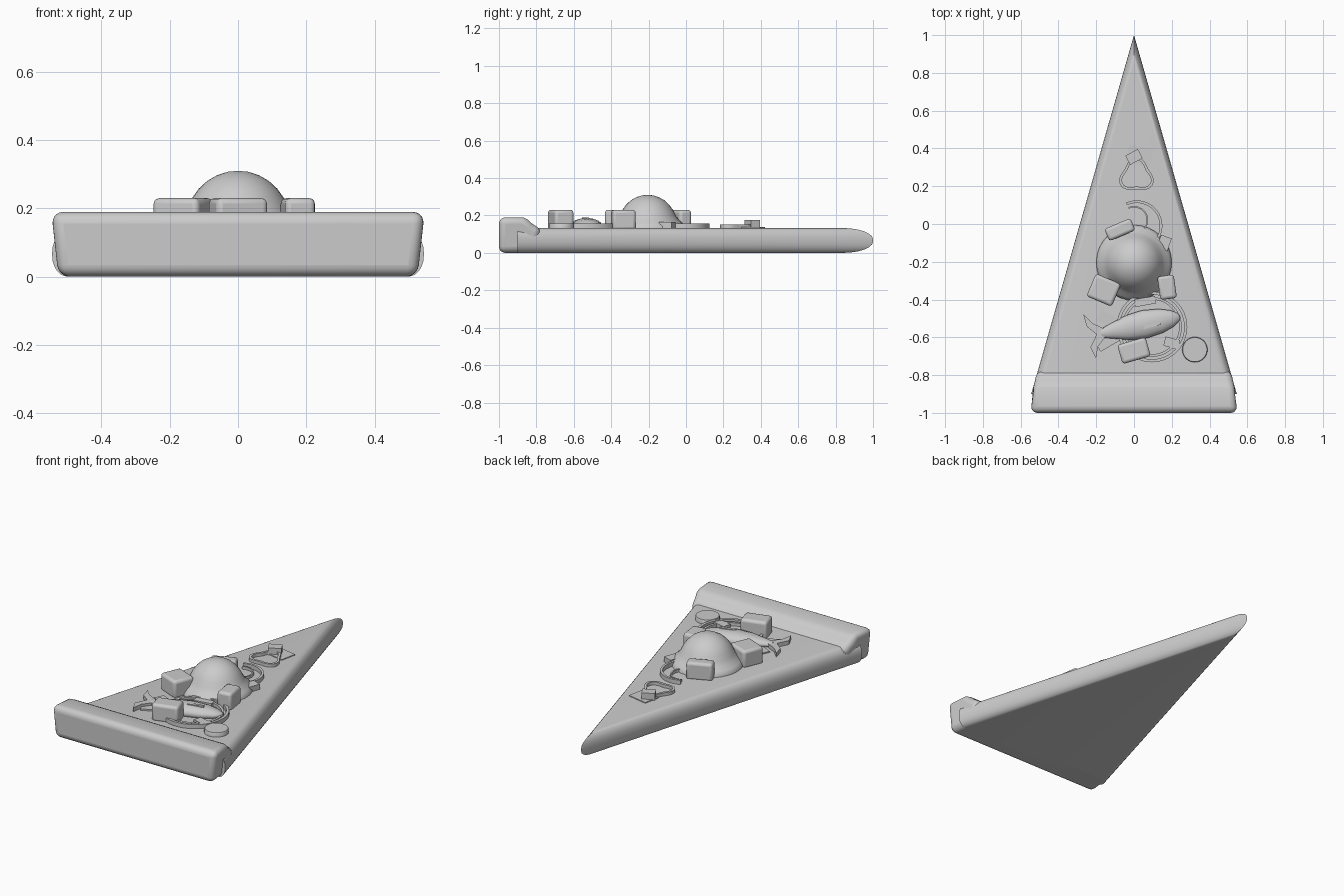
import bpy, bmesh
from math import sin, cos, pi, radians, atan, tan
from mathutils import Vector

if "Cube" in bpy.data.objects:
    bpy.data.objects.remove(bpy.data.objects["Cube"])

TOP = 0.133  # upper surface of the slice


def mesh_object(name, verts, faces, angle=35):
    me = bpy.data.meshes.new(name)
    bm = bmesh.new()
    vs = [bm.verts.new(v) for v in verts]
    for f in faces:
        bm.faces.new([vs[i] for i in f])
    bmesh.ops.recalc_face_normals(bm, faces=bm.faces)
    bm.to_mesh(me)
    bm.free()
    ob = bpy.data.objects.new(name, me)
    bpy.context.collection.objects.link(ob)
    bpy.ops.object.select_all(action='DESELECT')
    ob.select_set(True)
    bpy.context.view_layer.objects.active = ob
    bpy.ops.object.shade_smooth_by_angle(angle=radians(angle))
    return ob


def loft(name, rings, angle=35):
    """Skin equal-sized closed rings and cap both ends."""
    n = len(rings[0])
    faces = [(r * n + i, r * n + (i + 1) % n, (r + 1) * n + (i + 1) % n, (r + 1) * n + i)
             for r in range(len(rings) - 1) for i in range(n)]
    faces += [tuple(range(n)), tuple((len(rings) - 1) * n + i for i in range(n))]
    return mesh_object(name, [v for r in rings for v in r], faces, angle)


def revolve(name, profile, centre, n=32):
    return loft(name, [[(centre[0] + r * cos(2 * pi * i / n), centre[1] + r * sin(2 * pi * i / n), z)
                        for i in range(n)] for r, z in profile], 40)


def plate(name, outline, z0, z1):
    return loft(name, [[(x, y, z) for x, y in outline] for z in (z0, z1)])


def bevel(ob, width, segments=4):
    m = ob.modifiers.new("round_edges", 'BEVEL')
    m.width, m.segments, m.limit_method, m.angle_limit = width, segments, 'ANGLE', radians(40)


def block(name, x, y, sx, sy, rot, z0, z1, round_edge=0.016):
    c, s = cos(radians(rot)), sin(radians(rot))
    pts = [(x + a * sx / 2 * c - b * sy / 2 * s, y + a * sx / 2 * s + b * sy / 2 * c)
           for a, b in ((-1, -1), (1, -1), (1, 1), (-1, 1))]
    ob = plate(name, pts, z0, z1)
    if round_edge:
        bevel(ob, round_edge, 3)
    return ob


def band(name, radius, centre, width, z0, z1, start=0, end=360, n=64):
    """Flat-topped band following radius(angle)."""
    full = end - start == 360
    count = n if full else n + 1
    verts, faces = [], []
    for i in range(count):
        a = radians(start + (end - start) * i / n)
        r = radius(a)
        for rr, z in ((r, z0), (r, z1), (r - width, z1), (r - width, z0)):
            verts.append((centre[0] + rr * cos(a), centre[1] + rr * sin(a), z))
    for i in range(n):
        j = (i + 1) % count
        for k in range(4):
            l = (k + 1) % 4
            faces.append((4 * i + k, 4 * i + l, 4 * j + l, 4 * j + k))
    if not full:
        faces += [(0, 1, 2, 3), tuple(4 * n + k for k in range(4))]
    return mesh_object(name, verts, faces)


# Slice: wedge with rounded long edges
half = atan(0.2865)
rings = []
for sign, mid in ((-1, 0.06), (1, TOP - 0.06)):
    steps = [i / 6 * pi / 2 for i in range(7)]
    for t in (reversed(steps) if sign < 0 else steps):
        d, z = 0.045 * (1 - cos(t)), mid + sign * 0.06 * sin(t)
        tip = 1 - d / sin(half)
        w = (tip + 0.9) * tan(half)
        rings.append([(-w, -0.9, z), (w, -0.9, z), (0, tip, z)])
loft("slice_base", rings, 40)

# Crust: raised rim profile swept across the back edge
profile = [(-1, 0), (-0.81, 0), (-0.77, 0.125), (-0.80, 0.142), (-0.825, 0.158), (-0.845, 0.178), (-0.87, 0.19), (-1, 0.19)]


def crust_ring(side):
    return [(side * (0.53 + 0.02 * z / 0.19 - max(0, y + 0.95) * 0.15), y, z) for y, z in profile]


bevel(loft("crust", [crust_ring(-1), crust_ring(1)]), 0.036, 5)

# Large dome topping with a slightly flared foot
revolve("dome_topping", [(0.003, 0.31), (0.03, 0.3075), (0.06, 0.298), (0.09, 0.281), (0.115, 0.258),
                         (0.135, 0.23), (0.15, 0.2), (0.165, 0.178), (0.185, 0.16), (0.2, 0.142), (0.2, 0.12)],
        (0, -0.205))

# Chunky cubes around the dome
for i, (x, y, sx, sy, rot) in enumerate([(0, -0.67, 0.155, 0.105, 16), (-0.16, -0.35, 0.145, 0.13, -23),
                                         (0.175, -0.335, 0.088, 0.125, 8), (-0.075, -0.03, 0.15, 0.07, 23)]):
    block(f"cube_chunk_{i}", x, y, sx, sy, rot, TOP - 0.01, 0.23)

# Onion rings, nested pairs
band("onion_ring_outer", lambda a: 0.187, (0.095, -0.545), 0.016, 0.12, 0.158)
band("onion_ring_inner", lambda a: 0.158, (0.095, -0.545), 0.014, 0.12, 0.152)
band("onion_arc_outer", lambda a: 0.135, (0.015, -0.01), 0.014, 0.12, 0.158, -60, 115)
band("onion_arc_inner", lambda a: 0.075, (0.0, 0.02), 0.008, 0.12, 0.15, -40, 115)

# Three-lobed pepper ring
band("pepper_ring", lambda a: 0.085 + 0.013 * cos(3 * a - pi / 2 - pi), (0.013, 0.255), 0.015, 0.12, 0.152)

# Round olive disc
revolve("olive_disc", [(0.067, 0.12), (0.067, 0.153), (0.064, 0.158)], (0.322, -0.665))

# Small fish: lofted body and forked tail
origin, ang = Vector((0.035, -0.535)), radians(12)


def fish_point(u, v, z):
    return (origin.x + u * cos(ang) - v * sin(ang), origin.y + u * sin(ang) + v * cos(ang), z)


sections = [(-0.215, 0.022, 0.012), (-0.15, 0.042, 0.025), (-0.07, 0.066, 0.036), (0.02, 0.075, 0.04),
            (0.11, 0.064, 0.035), (0.17, 0.044, 0.024), (0.205, 0.022, 0.013), (0.214, 0.004, 0.003)]
loft("fish_body", [[fish_point(u, w * cos(2 * pi * i / 16), 0.147 + h * sin(2 * pi * i / 16))
                    for i in range(16)] for u, w, h in sections], 50)
tail = [(-0.195, -0.022), (-0.245, -0.065), (-0.268, -0.125), (-0.285, -0.06), (-0.238, 0.0),
        (-0.28, 0.05), (-0.285, 0.12), (-0.25, 0.065), (-0.195, 0.022)]
plate("fish_tail", [fish_point(u, v, 0)[:2] for u, v in tail], 0.125, 0.157)
plate("fish_fin", [fish_point(u, v, 0)[:2] for u, v in
                   ((0.01, -0.025), (0.105, -0.02), (0.105, -0.005), (0.02, -0.005))], 0.15, 0.189)

# Scattered thin flakes
for i, (x, y, sx, sy, rot, top) in enumerate([
        (0.0, 0.355, 0.075, 0.055, 28, 0.175), (0.03, 0.36, 0.13, 0.1, -12, 0.138), (0.16, -0.1, 0.06, 0.07, -20, 0.165),
        (-0.15, -0.5, 0.09, 0.06, -25, 0.14), (0.2, -0.63, 0.08, 0.05, -15, 0.155),
        (-0.14, -0.62, 0.12, 0.06, 30, 0.142), (0.06, -0.41, 0.11, 0.04, 10, 0.155)]):
    block(f"flake_{i}", x, y, sx, sy, rot, 0.12, top, 0)
